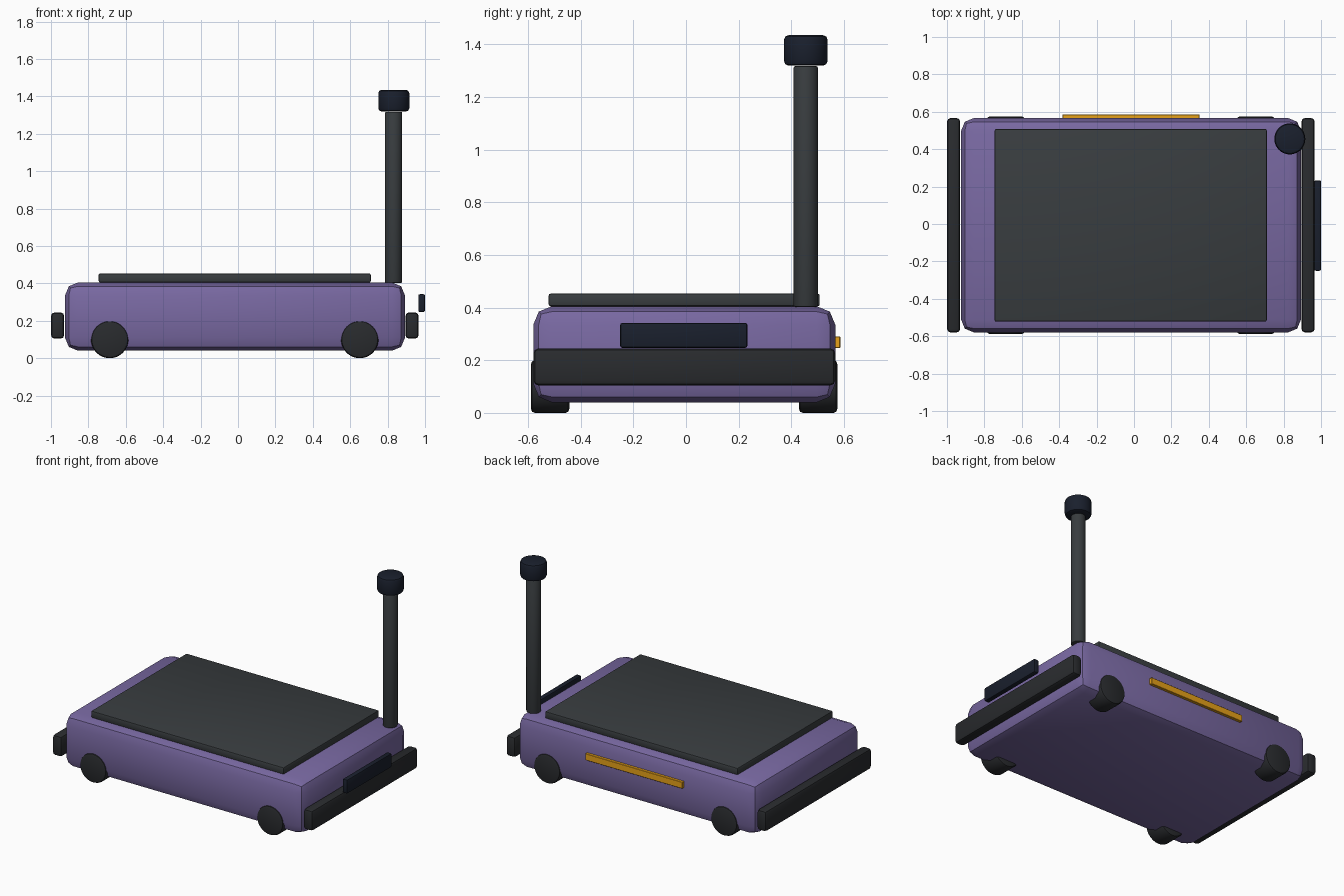
import bpy
from math import pi, radians

if "Cube" in bpy.data.objects:
    bpy.data.objects.remove(bpy.data.objects["Cube"])


def material(name, r, g, b):
    m = bpy.data.materials.new(name)
    m.diffuse_color = (r, g, b, 1)
    m.use_nodes = True
    m.node_tree.nodes["Principled BSDF"].inputs["Base Color"].default_value = m.diffuse_color
    return m


PURPLE = material("purple_paint", 0.19, 0.14, 0.36)
DECK = material("deck_grey", 0.04, 0.046, 0.05)
RUBBER = material("dark_rubber", 0.022, 0.024, 0.027)
GLASS = material("sensor_glass", 0.01, 0.014, 0.026)
AMBER = material("amber_light", 0.8, 0.36, 0.01)


def finish(name, mat, bevel, segments):
    ob = bpy.context.object
    ob.name = name
    ob.data.materials.append(mat)
    bpy.ops.object.transform_apply(location=False, rotation=True, scale=True)
    if bevel:
        mod = ob.modifiers.new("bevel", 'BEVEL')
        mod.width = bevel
        mod.segments = segments
        mod.limit_method = 'ANGLE'
        mod.angle_limit = radians(40)
        bpy.ops.object.modifier_apply(modifier="bevel")
    bpy.ops.object.shade_smooth_by_angle(angle=radians(30))
    return ob


def box(name, x, y, z, mat, bevel=0.0, segments=2):
    """Box from (min, max) ranges on each axis."""
    ranges = (x, y, z)
    bpy.ops.mesh.primitive_cube_add(size=1, location=[(a + b) / 2 for a, b in ranges])
    bpy.context.object.scale = [b - a for a, b in ranges]
    return finish(name, mat, bevel, segments)


def cylinder(name, loc, radius, depth, mat, bevel=0.0, rot=(0, 0, 0)):
    bpy.ops.mesh.primitive_cylinder_add(vertices=40, radius=radius, depth=depth,
                                        location=loc, rotation=rot)
    return finish(name, mat, bevel, 2)


CY = -0.007          # centre line of the chassis
SIDE = (-0.58, 0.567)

# Chassis and load deck
box("chassis", (-0.925, 0.893), SIDE, (0.04, 0.405), PURPLE, 0.07)
box("load_deck", (-0.745, 0.71), (-0.522, 0.508), (0.405, 0.453), DECK, 0.008)

# Bumpers at both ends
box("rear_bumper", (-1.0, -0.929), SIDE, (0.104, 0.245), RUBBER, 0.02)
box("front_bumper", (0.895, 0.966), SIDE, (0.104, 0.245), RUBBER, 0.02)

# Wheels
for end, x in (("rear", -0.686), ("front", 0.651)):
    for side, s in (("right", -1), ("left", 1)):
        cylinder(f"{end}_{side}_wheel", (x, CY + s * 0.509, 0.1), 0.1, 0.146,
                 RUBBER, 0.015, (pi / 2, 0, 0))

# Sensor panel and side light strip
box("sensor_panel", (0.964, 1.0), (-0.25, 0.233), (0.247, 0.342), GLASS, 0.008)
box("light_strip", (-0.382, 0.35), (0.56, 0.586), (0.246, 0.291), AMBER, 0.002, 1)

# Mast with sensor head
cylinder("mast", (0.832, 0.455, 0.86), 0.046, 0.914, DECK, 0.006)
cylinder("mast_head", (0.833, 0.455, 1.377), 0.083, 0.116, GLASS, 0.018)
